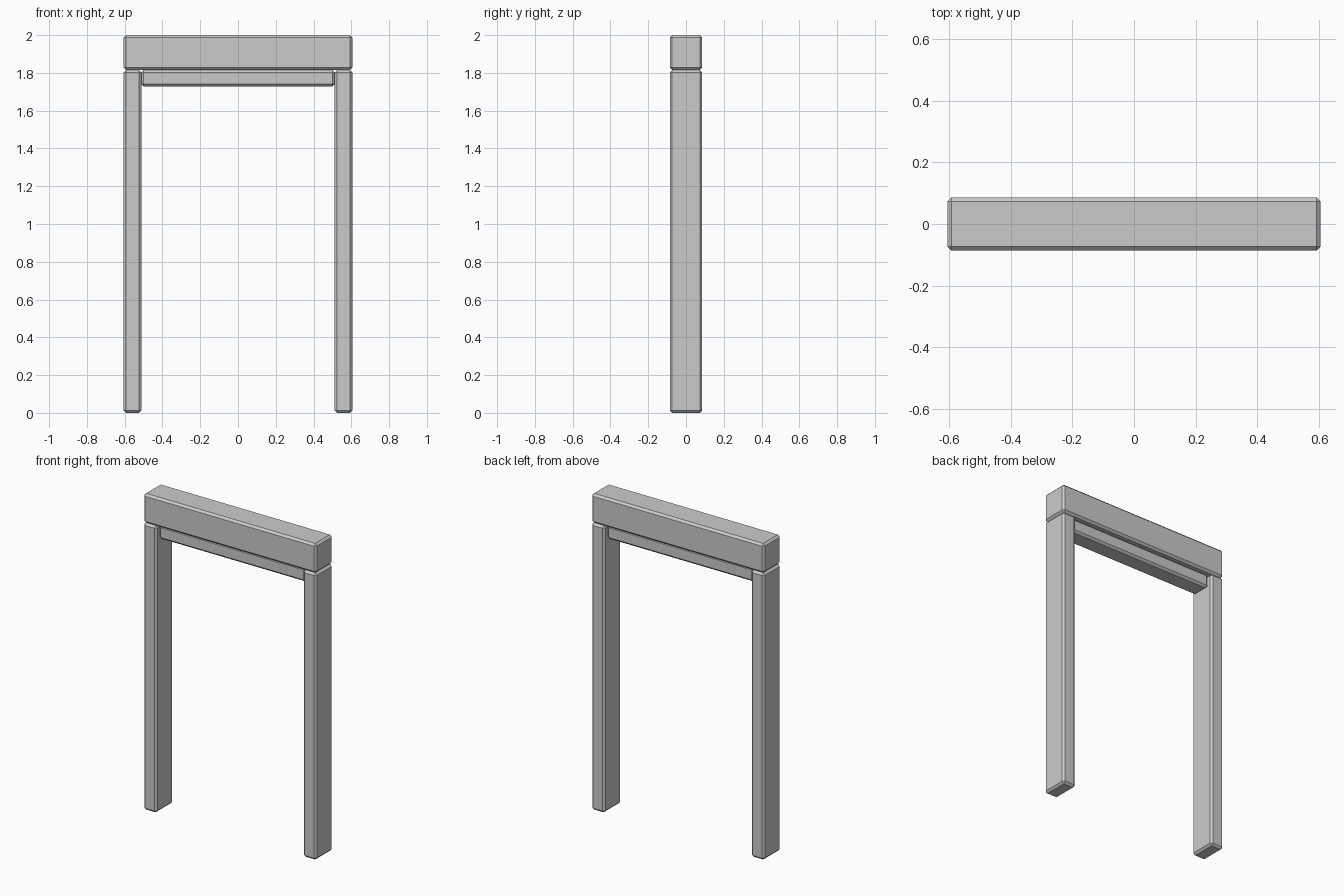
import bpy

if "Cube" in bpy.data.objects:
    bpy.data.objects.remove(bpy.data.objects["Cube"])


def chamfered_box(name, x, y, z, chamfer=0.013):
    """Box given by (min, max) per axis, with flat chamfered edges."""
    centre = [(a + b) / 2 for a, b in (x, y, z)]
    bpy.ops.mesh.primitive_cube_add(size=1, location=centre)
    ob = bpy.context.object
    ob.name = name
    ob.scale = [b - a for a, b in (x, y, z)]
    bpy.ops.object.transform_apply(location=False, rotation=False, scale=True)
    bevel = ob.modifiers.new("Chamfer", 'BEVEL')
    bevel.width = chamfer
    bevel.segments = 1
    return ob


W, D = 0.605, 0.086      # half width and half depth of the frame
POST_W, POST_TOP = 0.093, 1.815

# Side posts
for side, x in (("left", (-W, -W + POST_W)), ("right", (W - POST_W, W))):
    chamfered_box(side + "_post", x, (-D, D), (0, POST_TOP))

# Top lintel
chamfered_box("lintel", (-W, W), (-D, D), (POST_TOP, 2.0))

# Recessed rail under the lintel, between the posts
chamfered_box("inner_rail", (-W + POST_W, W - POST_W), (-0.06, 0.06),
              (1.727, POST_TOP))
